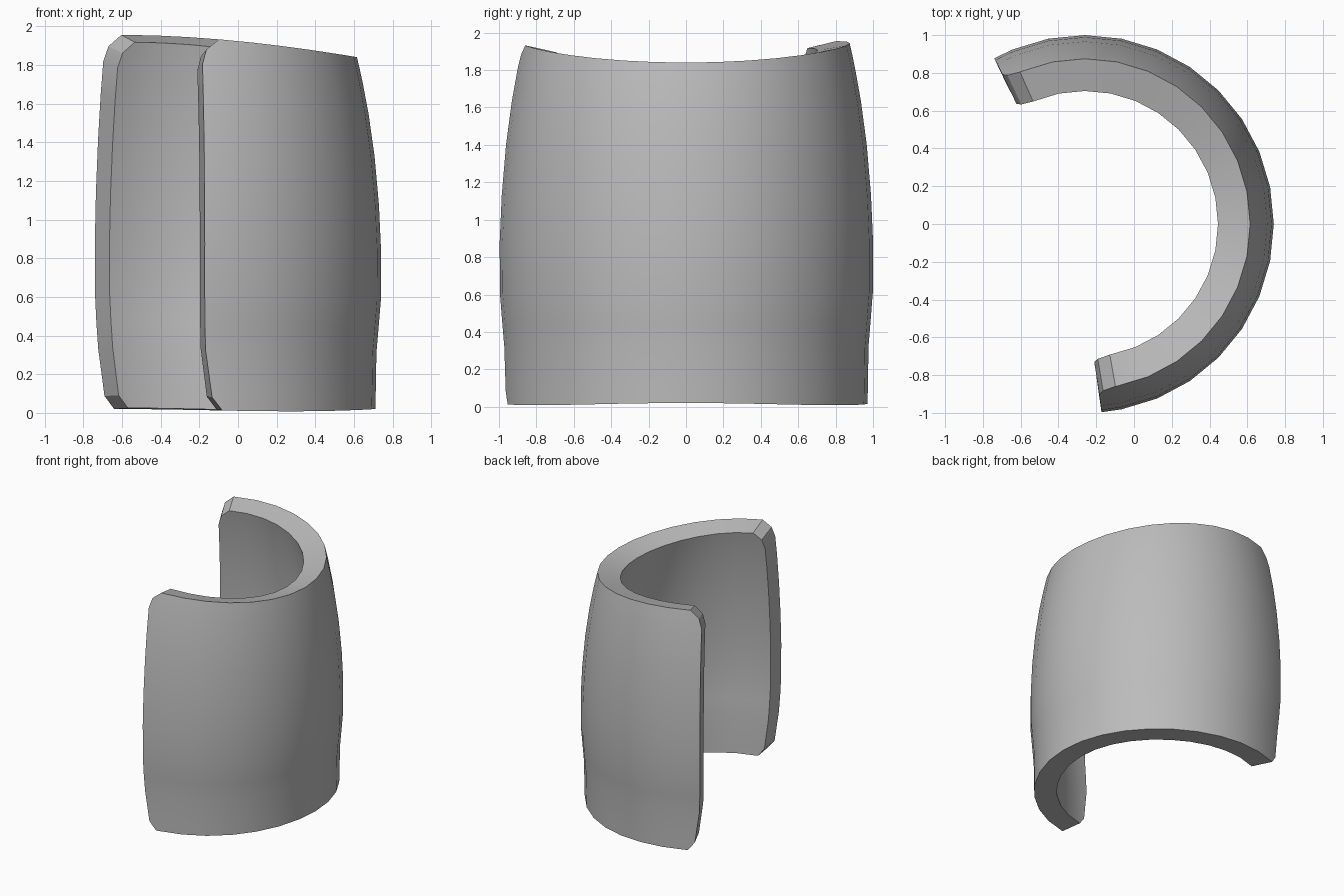
import bpy, bmesh
from math import sin, cos, radians

cube = bpy.data.objects.get("Cube")
if cube:
    bpy.data.objects.remove(cube, do_unlink=True)

# Plain grey material
grey = bpy.data.materials.new("Plain grey")
grey.use_nodes = True
colour = (0.5, 0.5, 0.5, 1)
grey.diffuse_color = colour
grey.node_tree.nodes["Principled BSDF"].inputs["Base Color"].default_value = colour

# Barrel profile: height fraction, outer radius, reach of the rounded ends in degrees
PROFILE = [(0, .97, .6), (.035, .972, 3.8), (.16, .976, 5.8), (.23, .987, 6.1),
           (.31, .999, 6.2), (.45, 1, 6.2), (.58, .989, 6.2), (.72, .966, 6.2),
           (.84, .935, 6.3), (.93, .904, 6.4), (.97, .888, 5), (1, .875, .6)]
STEP = 11.25
FIRST, LAST = -7 * STEP, 10 * STEP
CENTRE_X = -0.26


def top_height(angle):
    # The rim dips at the middle and rises towards both ends
    return 1.84 + 0.115 * sin(radians(angle * 0.8)) ** 2


def bottom_height(angle):
    return 0.02 - 0.012 * sin(radians(angle * 1.6)) ** 2


# Curved outer sheet
bm = bmesh.new()
rows = []
for t, radius, reach in PROFILE:
    angles = [FIRST - reach] + [k * STEP for k in range(-7, 11)] + [LAST + reach]
    row = []
    for a in angles:
        low, high = bottom_height(a), top_height(a)
        row.append(bm.verts.new((CENTRE_X + radius * cos(radians(a)),
                                 radius * sin(radians(a)),
                                 low + t * (high - low))))
    rows.append(row)
for lower, upper in zip(rows, rows[1:]):
    for j in range(len(lower) - 1):
        bm.faces.new((lower[j], lower[j + 1], upper[j + 1], upper[j]))

mesh = bpy.data.meshes.new("curved_shell")
bm.to_mesh(mesh)
bm.free()
mesh.materials.append(grey)
shell = bpy.data.objects.new("curved_shell", mesh)
bpy.context.collection.objects.link(shell)

# Wall thickness, grown inwards
wall = shell.modifiers.new("wall", 'SOLIDIFY')
wall.thickness = 0.175
wall.offset = -1

bpy.ops.object.select_all(action='DESELECT')
bpy.context.view_layer.objects.active = shell
shell.select_set(True)
bpy.ops.object.modifier_apply(modifier="wall")
bpy.ops.object.shade_smooth_by_angle(angle=radians(30))
